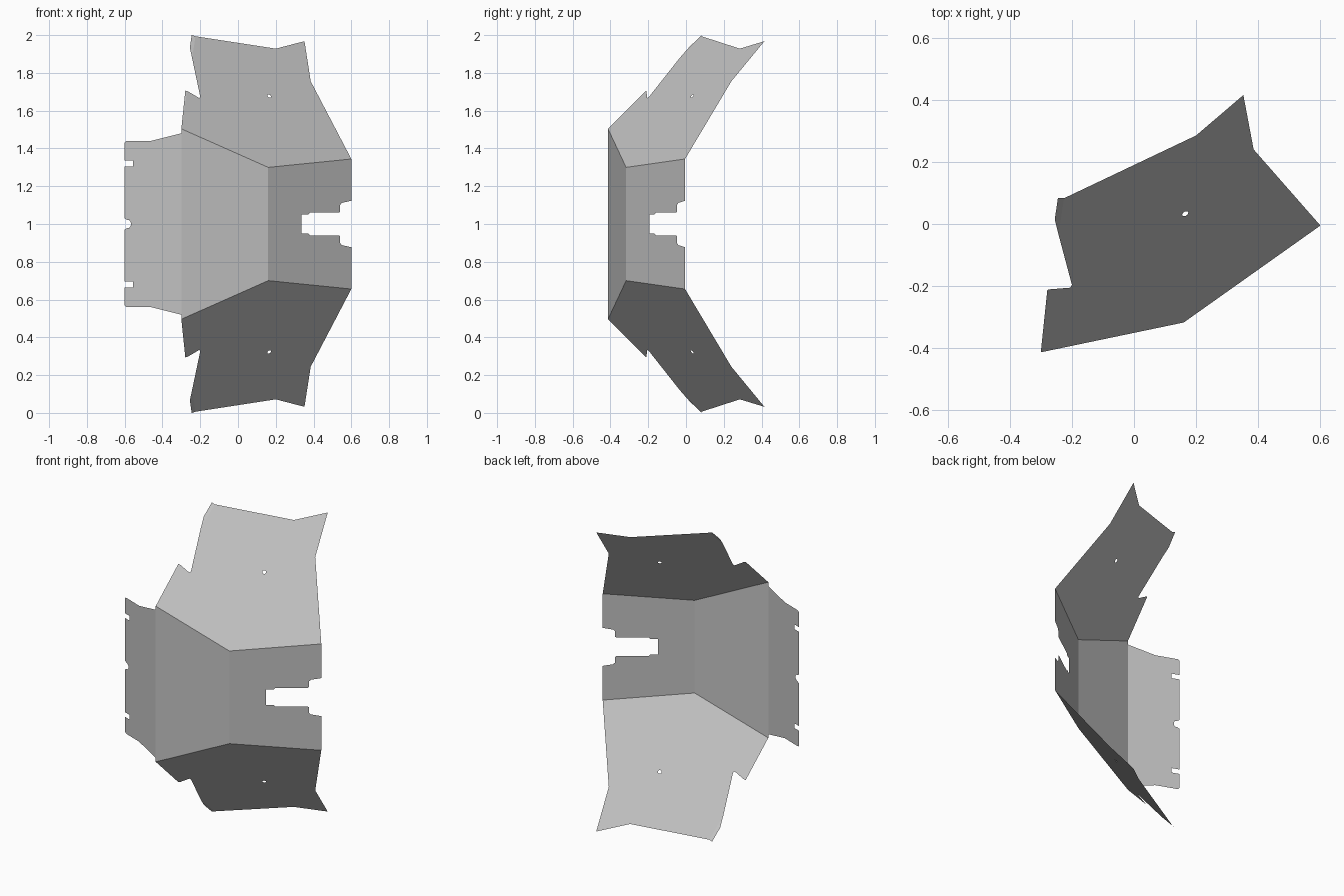
import bpy, bmesh, math

cube = bpy.data.objects.get("Cube")
if cube:
    bpy.data.objects.remove(cube, do_unlink=True)

steel = bpy.data.materials.new("grey_steel")
steel.use_nodes = True
GREY = (0.54, 0.54, 0.54, 1)
steel.diffuse_color = GREY
steel.node_tree.nodes["Principled BSDF"].inputs["Base Color"].default_value = GREY

# Vertical bend lines of the folded sheet, seen from above
A, B, C, D = (-0.60, -0.30), (-0.30, -0.413), (0.16, -0.317), (0.60, -0.005)


def wing_z(x, y):
    """Height of the sloping upper wing, with its outer lip bent slightly back."""
    fold_x = B[0] + 0.151 * (y - B[1])
    lip = max(0, fold_x - x)
    return 1.504 - 0.671 * (x - B[0]) + 1.0885 * (y - B[1]) - 0.3 * lip


def on_wing(side):
    return lambda p: (p[0], p[1], 1 + side * (wing_z(*p) - 1))


def on_wall(start, end):
    slope = (end[1] - start[1]) / (end[0] - start[0])
    return lambda p: (p[0], start[1] + slope * (p[0] - start[0]), p[1])


def sheet(name, regions, place):
    """Fill each region (outline plus optional holes), then place it in space."""
    bm = bmesh.new()
    for loops in regions:
        edges = []
        for loop in loops:
            verts = [bm.verts.new((p[0], p[1], 0)) for p in loop]
            edges += [bm.edges.new((v, verts[i - 1])) for i, v in enumerate(verts)]
        bmesh.ops.triangle_fill(bm, edges=edges, use_beauty=True, normal=(0, 0, 1))
    for v in bm.verts:
        v.co = place(v.co[:2])
    bmesh.ops.remove_doubles(bm, verts=bm.verts, dist=0.0005)
    bm.normal_update()
    for f in bm.faces:
        if f.normal.y > 0:
            f.normal_flip()
    bmesh.ops.dissolve_limit(bm, angle_limit=0.01, verts=[], edges=bm.edges)
    mesh = bpy.data.meshes.new(name)
    bm.to_mesh(mesh)
    bm.free()
    mesh.materials.append(steel)
    bpy.context.collection.objects.link(bpy.data.objects.new(name, mesh))


def mirrored(half):
    """Complete an outline by reflecting it about mid height."""
    return half + [(x, 2 - z) for x, z in reversed(half)]


# Slotted mounting flange
flange = [(-0.30, 1.48), (-0.32, 1.475), (-0.46, 1.44), (-0.59, 1.44), (-0.60, 1.43),
          (-0.60, 1.335), (-0.555, 1.335), (-0.555, 1.305), (-0.60, 1.305),
          (-0.60, 1.03), (-0.585, 1.02), (-0.575, 1.02), (-0.567, 1.008)]
sheet("right_flange", [[mirrored(flange)]], on_wall(A, B))

# Plain centre panel
centre = [(B[0], wing_z(*B)), (C[0], wing_z(*C))]
sheet("centre_panel", [[mirrored(centre)]], on_wall(B, C))

# Side panel with stepped slot
side = [(C[0], wing_z(*C)), (D[0], wing_z(*D)), (0.60, 1.123), (0.55, 1.112),
        (0.54, 1.10), (0.54, 1.065), (0.535, 1.06), (0.38, 1.06), (0.372, 1.05),
        (0.335, 1.05)]
# The slot's inner end closes the loop, so walk the lower half back to the bend
sheet("left_panel", [[mirrored(side)]], on_wall(C, D))

# Sloping wings, each with a round hole and two bent lips
wing = [B, C, D, (0.385, 0.24), (0.352, 0.415), (0.20, 0.285), (-0.225, 0.083),
        (-0.243, -0.034), (-0.20, -0.195), (-0.205, -0.205), (-0.269, -0.21)]
hole = []
for i in range(16):
    a = math.tau * i / 16
    u, v = 0.011 * math.cos(a), 0.0067 * math.sin(a)
    hole.append((0.165 + 0.85 * u - 0.52 * v, 0.033 + 0.52 * u + 0.85 * v))
low_lip = [B, (-0.269, -0.21), (-0.279, -0.212)]
top_lip = [(-0.225, 0.083), (-0.245, 0.083), (-0.255, 0.015), (-0.243, -0.034)]
for name, direction in (("upper_wing", 1), ("lower_wing", -1)):
    sheet(name, [[wing, hole], [low_lip], [top_lip]], on_wing(direction))
